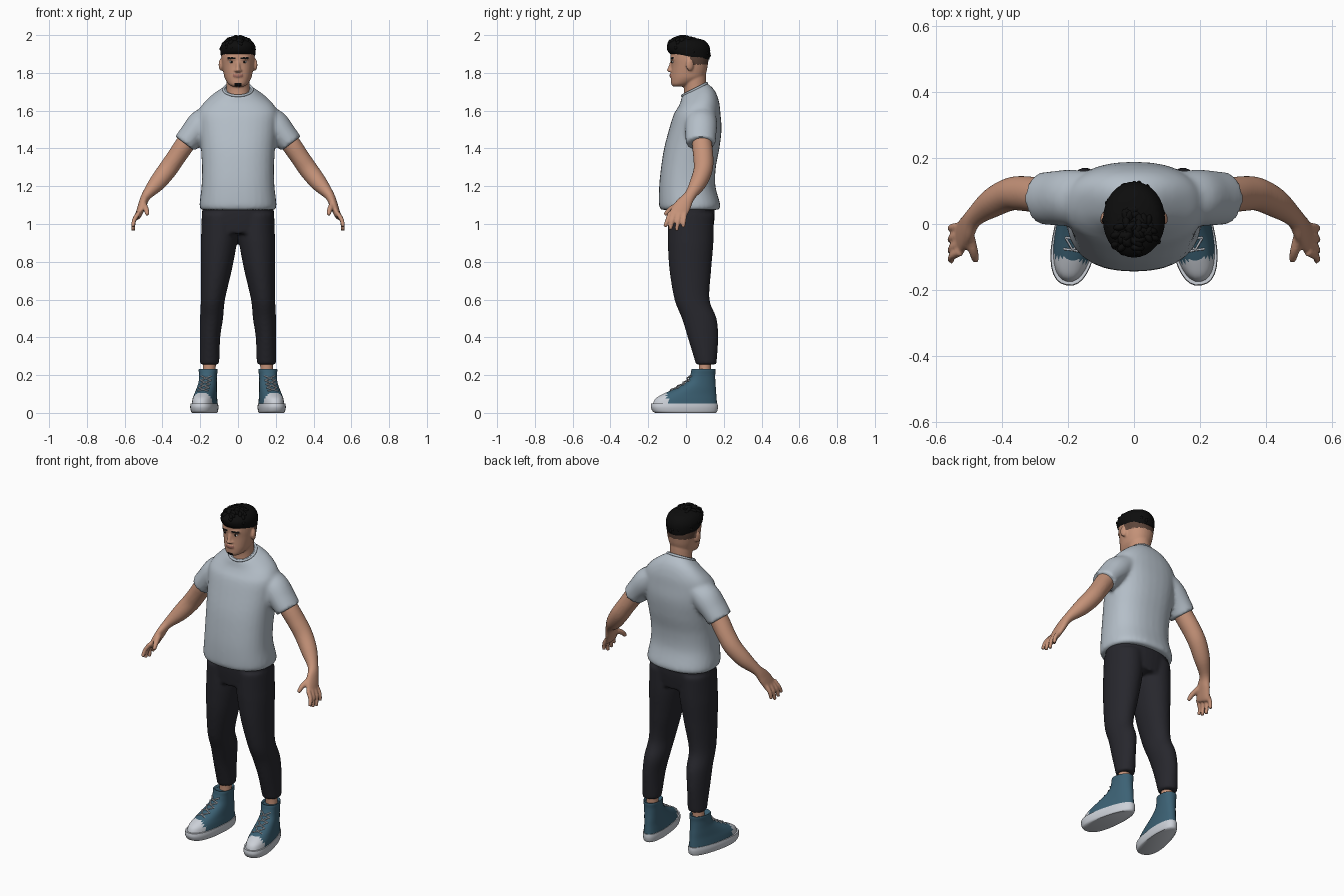
import bpy, bmesh, math, random
from mathutils import Vector, Matrix

if "Cube" in bpy.data.objects:
    bpy.data.objects.remove(bpy.data.objects["Cube"])
random.seed(4)


def material(name, r, g, b):
    m = bpy.data.materials.new(name)
    m.use_nodes = True
    m.diffuse_color = (r, g, b, 1)
    bsdf = m.node_tree.nodes["Principled BSDF"]
    bsdf.inputs["Base Color"].default_value = (r, g, b, 1)
    bsdf.inputs["Roughness"].default_value = 0.8
    return m


SKIN = material("skin", .56, .29, .19)
SHIRT = material("grey shirt", .46, .52, .58)
CLOTH = material("dark trousers", .02, .02, .026)
HAIR = material("black hair", .004, .004, .004)
FADE = material("short stubble", .11, .06, .042)
LIPS = material("lips", .40, .17, .13)
CANVAS = material("blue canvas", .045, .12, .175)
RUBBER = material("white rubber", .60, .63, .68)
EYE = material("eye white", .55, .52, .5)


def spline(keys, n=5):
    """Catmull-Rom interpolation of tuples of numbers."""
    out = []
    for i in range(len(keys) - 1):
        a, b, c, d = (keys[min(max(i + k, 0), len(keys) - 1)] for k in (-1, 0, 1, 2))
        for s in range(n):
            t = s / n
            out.append([q + .5 * t * (r - p + t * (2*p - 5*q + 4*r - w + t * (3*(q - r) + w - p)))
                        for p, q, r, w in zip(a, b, c, d)])
    return out + [list(keys[-1])]


def slab(z, rx, front, back, tilt=0):
    return (0, (front + back) / 2, z, rx, (back - front) / 2, tilt)


def loft(bm, keys, along=False, power=1, taper=0, sides=32):
    """Skin rings of (x, y, z, radius, radius, tilt), level or square to the path."""
    rings, prev = spline(keys), None
    for i, (x, y, z, ra, rb, *tilt) in enumerate(rings):
        c = Vector((x, y, z))
        if along:
            t = (Vector(rings[min(i + 1, len(rings) - 1)][:3]) - Vector(rings[max(i - 1, 0)][:3])).normalized()
            v = Vector((0, 1, 0))
            v = (v - t * t.dot(v)).normalized()
            u = v.cross(t)
        else:
            u, v = Vector((1, 0, 0)), Vector((0, 1, tilt[0] if tilt else 0))
        ring = []
        for k in range(sides):
            a = math.tau * k / sides
            co, si = (math.copysign(abs(f) ** power, f) for f in (math.cos(a), math.sin(a)))
            ring.append(bm.verts.new(c + u * ra * co * (1 - taper * si) + v * rb * si))
        if prev:
            for k in range(sides):
                j = (k + 1) % sides
                bm.faces.new((prev[k], prev[j], ring[j], ring[k]))
        else:
            bm.faces.new(ring[::-1])
        prev = ring
    bm.faces.new(prev)


def ball(bm, centre, size, turn=0):
    m = Matrix.Translation(centre) @ Matrix.Rotation(turn, 4, "Z") @ Matrix.Diagonal((*size, 1))
    bmesh.ops.create_icosphere(bm, subdivisions=2, radius=1, matrix=m)


def solid(name, bm, mats, voxel=0, mirror=False, rule=None):
    """Turn bm into an object; voxel fuses overlapping pieces, rule picks face colours."""
    bmesh.ops.recalc_face_normals(bm, faces=bm.faces)
    ob = bpy.data.objects.new(name, bpy.data.meshes.new(name))
    bm.to_mesh(ob.data)
    bm.free()
    bpy.context.collection.objects.link(ob)
    if voxel:
        rm = ob.modifiers.new("fuse", "REMESH")
        rm.mode, rm.voxel_size = "VOXEL", voxel
        sm = ob.modifiers.new("soften", "SMOOTH")
        sm.factor, sm.iterations = .5, 4
        bpy.context.view_layer.update()
        fused = bpy.data.meshes.new_from_object(ob.evaluated_get(bpy.context.evaluated_depsgraph_get()))
        ob.modifiers.clear()
        ob.data = fused
    ob.data.materials.clear()
    for m in mats:
        ob.data.materials.append(m)
    for p in ob.data.polygons:
        p.material_index = rule(p.center) if rule else 0
    ob.data.shade_smooth()
    ob.data.set_sharp_from_angle(angle=math.radians(50))
    if mirror:
        ob.modifiers.new("mirror", "MIRROR")
    return ob


def cord(name, lines, radius, mat, cyclic=False, mirror=False):
    cu = bpy.data.curves.new(name, "CURVE")
    cu.dimensions, cu.bevel_depth, cu.bevel_resolution = "3D", radius, 2
    for pts in lines:
        sp = cu.splines.new("POLY")
        sp.points.add(len(pts) - 1)
        sp.use_cyclic_u = cyclic
        for q, p in zip(sp.points, pts):
            q.co = (*p, 1)
    cu.materials.append(mat)
    ob = bpy.data.objects.new(name, cu)
    bpy.context.collection.objects.link(ob)
    if mirror:
        ob.modifiers.new("mirror", "MIRROR")


# Shirt: torso and both sleeves fused together
bm = bmesh.new()
loft(bm, [slab(1.075, .195, -.132, .172), slab(1.1, .204, -.143, .182), slab(1.2, .193, -.142, .156),
          slab(1.3, .191, -.132, .158), slab(1.4, .196, -.116, .177), slab(1.5, .205, -.09, .188),
          slab(1.58, .21, -.065, .183), slab(1.63, .19, -.045, .175, .15),
          slab(1.675, .14, -.03, .152, .35), slab(1.712, .078, -.022, .112, .5)], power=.85)
for s in (-1, 1):
    loft(bm, [(s * .13, .085, 1.58, .06, .075), (s * .19, .08, 1.53, .077, .085),
              (s * .245, .078, 1.47, .068, .082), (s * .28, .078, 1.425, .065, .078)], along=True)
solid("shirt", bm, [SHIRT], voxel=.011)
turns = [math.tau * k / 40 for k in range(40)]
cord("shirt_collar", [[(.076 * math.cos(a), .045 + .066 * math.sin(a), 1.712 + .033 * math.sin(a))
                       for a in turns]], .007, SHIRT, cyclic=True)

# Trousers: hips and legs fused together
bm = bmesh.new()
loft(bm, [slab(.95, .18, -.09, .14), slab(1.04, .19, -.1, .152), slab(1.12, .188, -.1, .15)], power=.9)
for s in (-1, 1):
    loft(bm, [(s * x, y, z, rx, ry) for x, y, z, rx, ry in (
        (.152, .105, .255, .047, .053), (.15, .105, .275, .051, .058), (.148, .09, .4, .054, .081),
        (.14, .07, .5, .061, .092), (.133, .032, .6, .064, .093), (.115, .023, .75, .081, .11),
        (.103, .024, .88, .094, .12), (.098, .025, .95, .097, .122), (.095, .026, 1.05, .097, .122))])
solid("trousers", bm, [CLOTH], voxel=.01)

# Arm with hand
bm = bmesh.new()
loft(bm, [(.2, .085, 1.53, .05, .05), (.275, .085, 1.43, .052, .053), (.33, .092, 1.35, .05, .053),
          (.375, .09, 1.285, .05, .05), (.43, .063, 1.215, .044, .044), (.485, .02, 1.15, .026, .031),
          (.507, -.015, 1.1, .022, .044), (.526, -.043, 1.05, .017, .047), (.534, -.05, 1.035, .014, .044)],
     along=True)
for i, (tip, z) in enumerate(((-.112, .985), (-.084, .97), (-.05, .964), (-.015, .982))):
    base = -.084 + .026 * i
    loft(bm, [(.525, base, 1.06, .013, .013), (.55, (base + tip) / 2, 1.02, .012, .012),
              (.555, tip, z, .01, .01)], along=True, sides=12)
loft(bm, [(.503, -.02, 1.11, .016, .018), (.487, -.08, 1.08, .015, .015), (.479, -.112, 1.048, .011, .011)],
     along=True, sides=12)
solid("arm", bm, [SKIN], voxel=.006, mirror=True)

# Head, neck, nose, lips and ears
bm = bmesh.new()
loft(bm, [slab(1.6, .07, -.02, .115), slab(1.7, .062, -.01, .108), slab(1.78, .062, -.02, .106),
          slab(1.83, .06, -.02, .1)])
loft(bm, [slab(1.727, .028, -.068, -.015), slab(1.74, .05, -.078, .03), slab(1.77, .069, -.08, .09),
          slab(1.8, .077, -.079, .107), slab(1.84, .084, -.078, .115), slab(1.88, .088, -.082, .12),
          slab(1.92, .087, -.079, .12), slab(1.955, .07, -.05, .1), slab(1.975, .04, -.01, .06)], power=.92)
loft(bm, [(0, -.07, 1.872, .01, .01), (0, -.08, 1.84, .01, .011), (0, -.086, 1.815, .013, .013)], sides=16)
ball(bm, (0, -.088, 1.815), (.013, .014, .011))
for s in (-1, 1):
    ball(bm, (s * .012, -.081, 1.812), (.01, .011, .008))
    ball(bm, (s * .09, .02, 1.843), (.012, .022, .034), s * .3)
    ball(bm, (s * .034, -.071, 1.876), (.028, .012, .008), s * .3)
for z in (1.782, 1.791):
    ball(bm, (0, -.077, z), (.026, .011, .006))


def face_paint(c):
    x, y, z = abs(c.x), c.y, c.z
    if (y < -.05 and .014 < x < .056 and abs(z - 1.878) < .005) or (y < -.045 and x < .018 and z < 1.747):
        return 1
    if y < -.07 and x < .025 and abs(z - 1.786) < .009:
        return 2
    return 3 if y > .02 and z > 1.845 and x < .094 - .1 * max(0, .045 - y) else 0


solid("head", bm, [SKIN, HAIR, LIPS, FADE], voxel=.005, rule=face_paint)

# Eyes
for name, mat, y, size in (("eye", EYE, -.063, (.015, .014, .007)), ("iris", HAIR, -.073, (.006, .006, .006))):
    bm = bmesh.new()
    ball(bm, (.034, y, 1.858), size)
    solid(name, bm, [mat], mirror=True)

# Hair: cap with tousled clumps
bm = bmesh.new()
loft(bm, [slab(1.885, .088, -.083, .123, -.14), slab(1.905, .093, -.098, .127, -.12),
          slab(1.94, .092, -.1, .126, -.05), slab(1.97, .072, -.075, .1), slab(1.985, .03, -.03, .05)])
for k in range(110):
    a, e = random.uniform(0, math.tau), random.uniform(0, 1.4)
    pos = (.079 * math.cos(a) * math.cos(e), .012 + .1 * math.sin(a) * math.cos(e),
           1.912 - .02 * math.sin(a) * math.cos(e) + .07 * math.sin(e))
    ball(bm, pos, (.012, .022, random.uniform(.012, .018)), random.uniform(0, math.pi))
solid("hair", bm, [HAIR])

# Ankles
bm = bmesh.new()
loft(bm, [(.155, .1, .15, .036, .034), (.152, .1, .24, .034, .032), (.15, .1, .3, .036, .036)])
solid("ankle", bm, [SKIN], mirror=True)

# High-top shoes, turned slightly outward
turn = Matrix.Translation((.155, .1, 0)) @ Matrix.Rotation(.17, 4, "Z") @ Matrix.Translation((0, -.1, 0))
bm = bmesh.new()
loft(bm, [slab(0, .058, -.165, .158), slab(.008, .063, -.18, .166), slab(.03, .066, -.19, .17),
          slab(.05, .064, -.188, .168)], power=.85, taper=.16)
bm.transform(turn)
solid("shoe_sole", bm, [RUBBER], mirror=True)
bm = bmesh.new()
loft(bm, [slab(.045, .061, -.18, .165), slab(.075, .058, -.166, .163), slab(.1, .054, -.125, .161),
          slab(.13, .05, -.058, .159), slab(.165, .046, .002, .156), slab(.2, .046, .022, .155),
          slab(.225, .049, .028, .157), slab(.233, .046, .032, .154), slab(.222, .038, .045, .145)],
     power=.9, taper=.12)
bm.transform(turn)
back = turn.inverted()
solid("shoe_upper", bm, [CANVAS, RUBBER], mirror=True, rule=lambda c: int((back @ c).y < -.112))

# Laces: crossing diagonals up the front
steps = [(-.095, .115), (-.06, .134), (-.026, .153), (.001, .172), (.014, .196)]
lines = []
for (y0, z0), (y1, z1) in zip(steps, steps[1:]):
    for s in (-1, 1):
        lines.append([turn @ Vector(p) for p in ((s * .028, y0 + .012, z0), (0, (y0 + y1) / 2 - .004, (z0 + z1) / 2),
                                                 (-s * .028, y1 + .012, z1))])
cord("shoe_laces", lines, .0035, RUBBER, mirror=True)
